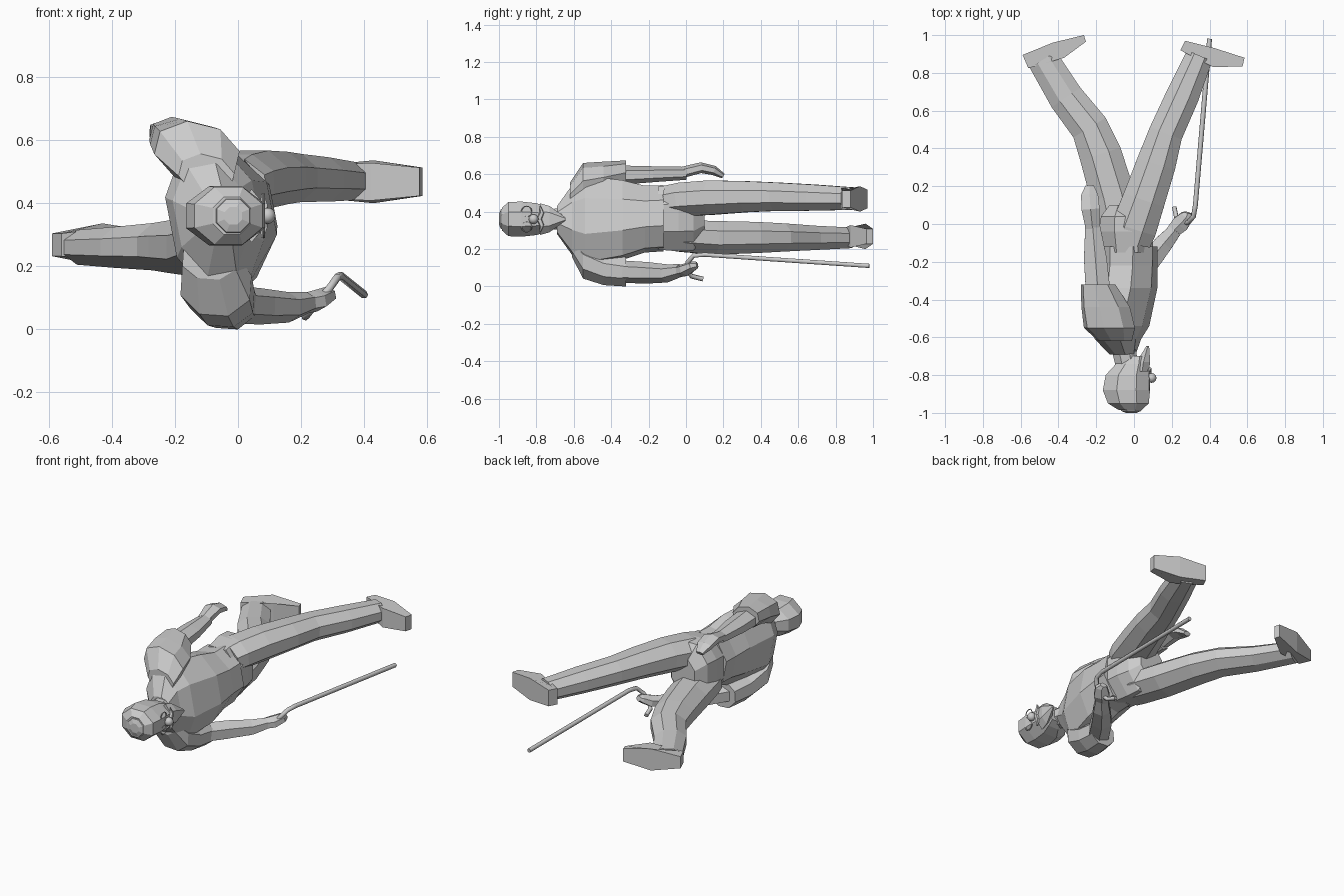
import bpy, bmesh, math
from mathutils import Vector, Matrix


def finish(name, bm):
    bmesh.ops.recalc_face_normals(bm, faces=bm.faces)
    me = bpy.data.meshes.new(name)
    bm.to_mesh(me)
    bm.free()
    ob = bpy.data.objects.new(name, me)
    bpy.context.collection.objects.link(ob)
    return ob


def loft(name, rings, n=8, axis=None, roll=0):
    """Rings are (x, y, z, half width across, half height in z)."""
    bm = bmesh.new()
    pts = [Vector(r[:3]) for r in rings]
    loops = []
    grow = 1 / math.cos(math.pi / n)
    for i, r in enumerate(rings):
        t = Vector(axis) if axis else pts[min(i + 1, len(pts) - 1)] - pts[max(i - 1, 0)]
        t.normalize()
        u = t.cross(Vector((0, 0, 1))).normalized()
        w = u.cross(t)
        rot = Matrix.Rotation(math.radians(roll), 3, t)
        u, w = rot @ u, rot @ w
        ring = []
        for k in range(n):
            a = 2 * math.pi * (k + .5) / n
            ring.append(bm.verts.new(pts[i] + grow * (u * r[3] * math.cos(a) + w * r[4] * math.sin(a))))
        loops.append(ring)
    for a, b in zip(loops, loops[1:]):
        for k in range(n):
            j = (k + 1) % n
            bm.faces.new((a[k], a[j], b[j], b[k]))
    bm.faces.new(loops[0])
    bm.faces.new(loops[-1])
    return finish(name, bm)


def shoe(name, outline, zc, toe_w, heel_w):
    """Side outline in xy (heel first), widened in z at the middle of the foot."""
    bm = bmesh.new()
    sides = []
    for s in (-1, 1):
        sides.append([bm.verts.new((x, y, zc + s * w)) for (x, y), w in
                      zip(outline, (heel_w, .068, toe_w, toe_w, .06, heel_w))])
    n = len(outline)
    for k in range(n):
        j = (k + 1) % n
        bm.faces.new((sides[0][k], sides[0][j], sides[1][j], sides[1][k]))
    for s in sides:
        bm.faces.new(s)
    return finish(name, bm)


Y = (0, 1, 0)

# Torso and hips
loft("torso", [(-.06, -.69, .355, .065, .07), (-.085, -.61, .355, .11, .18),
               (-.075, -.54, .35, .14, .235), (-.04, -.34, .355, .15, .205),
               (-.035, -.22, .36, .148, .17), (-.035, -.12, .365, .15, .168)], 8, Y, -11)
loft("hips", [(-.035, -.15, .365, .138, .168), (-.045, -.04, .37, .14, .182),
              (-.05, .04, .37, .125, .178), (-.05, .10, .37, .08, .10)], 8, Y)

# Sleeves
loft("rear_sleeve", [(-.10, -.62, .49, .085, .06), (-.13, -.55, .56, .13, .09),
                     (-.15, -.44, .585, .125, .072), (-.19, -.32, .605, .088, .062)], 8, Y, 14)
loft("front_sleeve", [(-.09, -.61, .22, .085, .06), (-.07, -.55, .14, .11, .095),
                      (-.05, -.44, .095, .10, .085), (-.03, -.32, .08, .085, .078)], 8, Y, 4)

# Arms and hands
loft("rear_arm", [(-.19, -.36, .595, .065, .045), (-.205, -.18, .60, .06, .037),
                  (-.22, 0, .605, .038, .03)], 6)
loft("rear_hand", [(-.22, -.02, .61, .036, .026), (-.23, .08, .635, .048, .025),
                   (-.235, .15, .62, .045, .022), (-.235, .20, .59, .022, .012)], 6)
loft("front_arm", [(-.03, -.36, .08, .06, .052), (.07, -.21, .073, .058, .05),
                   (.16, -.10, .07, .048, .042), (.22, -.03, .085, .035, .03)], 6)
loft("front_hand", [(.20, -.045, .08, .034, .028), (.245, 0, .09, .045, .03),
                    (.28, .04, .11, .035, .022), (.285, .06, .115, .018, .015)], 6)

# Legs
loft("front_leg", [(-.02, -.09, .455, .11, .085), (.0, -.02, .465, .12, .09), (.053, .13, .475, .112, .092),
                   (.118, .32, .48, .104, .083), (.168, .48, .48, .09, .076),
                   (.258, .68, .475, .087, .07), (.347, .89, .47, .072, .06)])
loft("rear_leg", [(-.065, -.09, .275, .11, .08), (-.075, -.02, .27, .12, .085), (-.113, .15, .26, .118, .09),
                  (-.178, .37, .262, .112, .083), (-.235, .51, .262, .10, .075),
                  (-.36, .67, .26, .092, .065), (-.482, .87, .26, .082, .055)])

# Shoes
shoe("front_shoe", [(.27, .97), (.43, .93), (.585, .88), (.575, .835), (.42, .83), (.245, .92)], .468, .045, .05)
shoe("rear_shoe", [(-.59, .895), (-.43, .96), (-.265, 1.0), (-.255, .965), (-.37, .88), (-.56, .825)], .268, .04, .036)

# Head, neck and crown
loft("neck", [(-.03, -.78, .36, .06, .05), (-.06, -.64, .36, .065, .06)], 8, Y)
loft("head", [(-.02, -.985, .36, .06, .06), (-.03, -.95, .36, .108, .091),
              (-.04, -.88, .36, .125, .094), (-.035, -.80, .36, .115, .085),
              (-.01, -.74, .36, .085, .068), (.01, -.70, .36, .05, .045)], 8, Y)
loft("crown", [(-.015, -.975, .36, .058, .058), (-.015, -.99, .36, .052, .052),
               (-.015, -1.0, .36, .028, .028)], 8, Y)

# Beard and moustache
loft("beard", [(.043, -.78, .36, .035, .073), (.05, -.73, .36, .036, .061),
               (.073, -.645, .36, .007, .008)], 6, Y)
for s in (-1, 1):
    loft("moustache", [(.08, -.785, .36, .012, .012), (.082, -.77, .36 + s * .035, .011, .011),
                       (.078, -.78, .36 + s * .07, .003, .003)], 5, (0, .3, s))

# Nose
bpy.ops.mesh.primitive_uv_sphere_add(segments=12, ring_count=8, radius=.026, location=(.093, -.815, .36))
bpy.context.object.name = "nose"
bpy.ops.object.shade_smooth_by_angle()

# Spectacles
for s in (-1, 1):
    bpy.ops.mesh.primitive_torus_add(major_segments=14, minor_segments=5, major_radius=.027,
                                     minor_radius=.003, location=(.082, -.852, .36 + s * .042),
                                     rotation=(0, math.pi / 2, 0))
    bpy.context.object.name = "spectacle_rim"

# Walking cane
path = [(.40, .98, .11), (.325, .10, .17), (.315, .04, .165), (.29, .01, .13),
        (.255, 0, .09), (.225, .03, .055), (.213, .09, .04)]
cu = bpy.data.curves.new("cane", 'CURVE')
cu.dimensions = '3D'
cu.bevel_depth = .013
cu.bevel_resolution = 1
cu.use_fill_caps = True
sp = cu.splines.new('POLY')
sp.points.add(len(path) - 1)
for p, c in zip(sp.points, path):
    p.co = (*c, 1)
bpy.context.collection.objects.link(bpy.data.objects.new("cane", cu))
